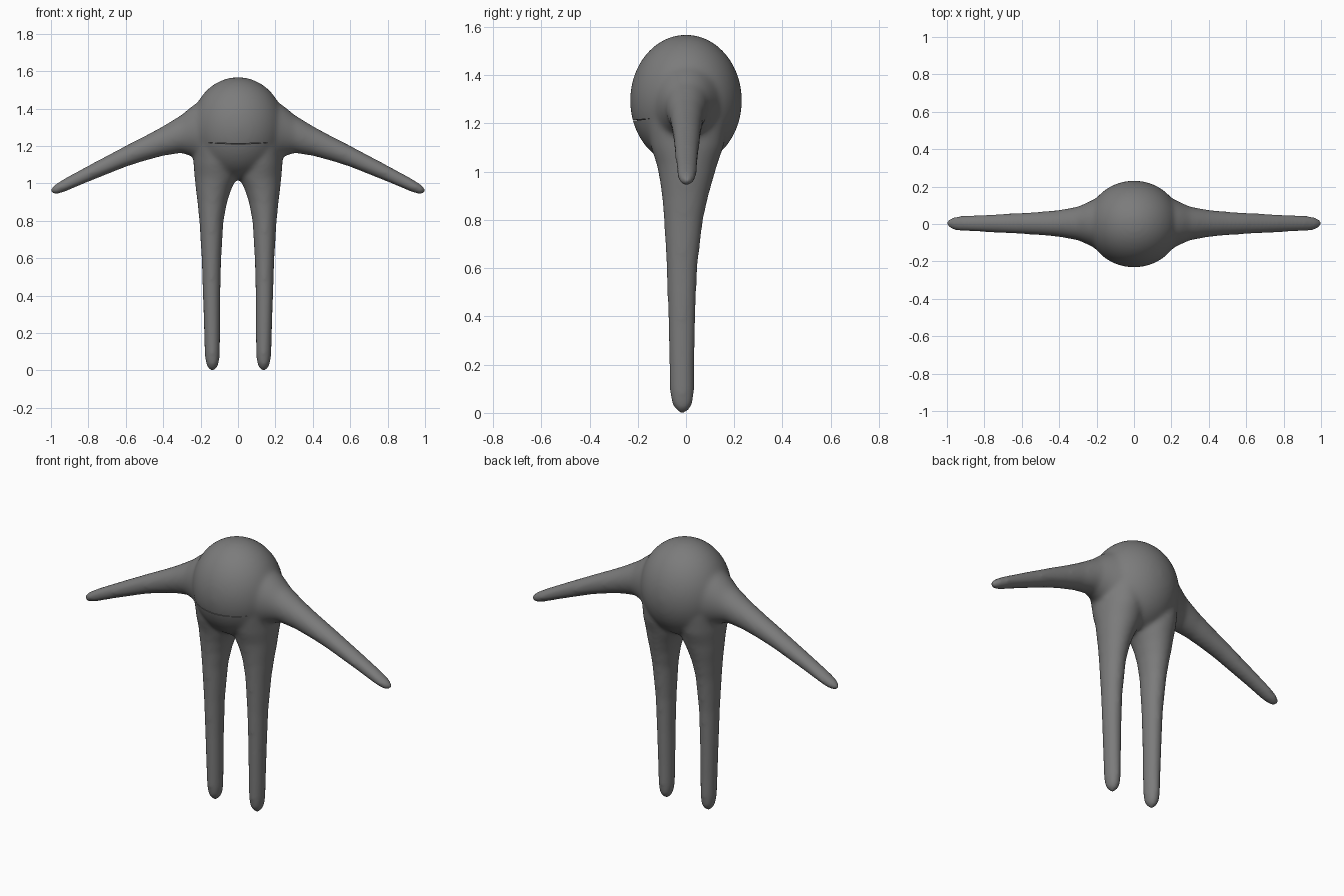
import bpy, bmesh, math
from mathutils import Vector

if "Cube" in bpy.data.objects:
    bpy.data.objects.remove(bpy.data.objects["Cube"])

SEG = 32


def loft(bm, rings):
    """Closed tube through elliptic rings: (centre, half-axis a, half-axis b)."""
    loops = []
    for c, a, b in rings:
        loops.append([bm.verts.new(Vector(c) + Vector(a) * math.cos(t) + Vector(b) * math.sin(t))
                      for t in (2 * math.pi * i / SEG for i in range(SEG))])
    for r, s in zip(loops, loops[1:]):
        for i in range(SEG):
            j = (i + 1) % SEG
            bm.faces.new((r[i], r[j], s[j], s[i]))
    bm.faces.new(loops[0])
    bm.faces.new(loops[-1])


def make(name, bm):
    bmesh.ops.recalc_face_normals(bm, faces=bm.faces)
    me = bpy.data.meshes.new(name)
    bm.to_mesh(me)
    bm.free()
    ob = bpy.data.objects.new(name, me)
    bpy.context.collection.objects.link(ob)
    return ob


grey = bpy.data.materials.new("grey")
grey.diffuse_color = (0.2, 0.2, 0.2, 1)
grey.use_nodes = True
grey.node_tree.nodes["Principled BSDF"].inputs["Base Color"].default_value = grey.diffuse_color

# Head and belly in one ball
bm = bmesh.new()
ball = bmesh.ops.create_uvsphere(bm, u_segments=48, v_segments=32, radius=1)["verts"]
for v in ball:
    v.co = Vector((v.co.x * 0.25, v.co.y * 0.232, 1.295 + v.co.z * 0.273))

# Arms: x, top z, bottom z, half depth
ARM = [(0.05, 1.47, 1.10, .17), (0.15, 1.465, 1.11, .155), (0.2, 1.445, 1.12, .137),
       (0.25, 1.41, 1.145, .112), (0.3, 1.368, 1.163, .09), (0.4, 1.307, 1.147, .072),
       (0.5, 1.253, 1.12, .063), (0.6, 1.202, 1.088, .057), (0.8, 1.096, 1.008, .047),
       (0.93, 1.025, .953, .041), (0.97, 1.0, .942, .034), (0.99, .985, .944, .024),
       (1.002, .972, .953, .01)]
# Legs: z, inner x, outer x, front y, back y
LEG = [(1.3, .0, .24, -.17, .17), (1.2, .0, .24, -.165, .17), (1.1, .0, .238, -.145, .155),
       (1.03, .005, .232, -.122, .13), (.97, .035, .226, -.11, .113), (.9, .058, .217, -.1, .093),
       (.8, .077, .207, -.092, .071), (.6, .089, .195, -.081, .047), (.4, .094, .188, -.075, .04),
       (.2, .095, .182, -.07, .035), (.08, .097, .178, -.067, .034), (.035, .102, .172, -.058, .028),
       (.01, .114, .16, -.042, .012), (-.003, .127, .147, -.025, -.005)]
for s in (-1, 1):
    loft(bm, [((s * x, 0.003, (t + b) / 2), (0, d, 0), (0, 0, (t - b) / 2)) for x, t, b, d in ARM])
    loft(bm, [((s * (i + o) / 2, (f + k) / 2, z), ((o - i) / 2, 0, 0), (0, (k - f) / 2, 0))
              for z, i, o, f, k in LEG])
body = make("body", bm)
body.data.materials.append(grey)

# Thin curved wedge for the mouth slit
bm = bmesh.new()
rows = []
for n in range(21):
    x = -0.18 + 0.018 * n
    u = abs(x) / 0.18
    y = -0.232 * math.sqrt(1 - (x / 0.25) ** 2 - 0.1) + 0.035 * (1 - u ** 4)
    z = 1.21 + 0.006 * u * u
    rows.append([bm.verts.new(p) for p in ((x, y, z + .004), (x, -.32, z + .004), (x, -.32, z - .008))])
for r, s in zip(rows, rows[1:]):
    for i in range(3):
        j = (i + 1) % 3
        bm.faces.new((r[i], r[j], s[j], s[i]))
bm.faces.new(rows[0])
bm.faces.new(rows[-1])
cutter = make("mouth_cutter", bm)
cutter.hide_render = True
cutter.hide_set(True)

# Fuse the parts, soften the joins, then cut the mouth
m = body.modifiers.new("fuse", "REMESH")
m.mode = "VOXEL"
m.voxel_size = 0.011
m = body.modifiers.new("soften", "SMOOTH")
m.factor = 0.5
m.iterations = 16
m = body.modifiers.new("mouth", "BOOLEAN")
m.operation = "DIFFERENCE"
m.solver = "EXACT"
m.object = cutter
deps = bpy.context.evaluated_depsgraph_get()
fused = bpy.data.meshes.new_from_object(body.evaluated_get(deps))
body.modifiers.clear()
body.data = fused
fused.materials.clear()
fused.materials.append(grey)
for p in fused.polygons:
    p.material_index = 0
bpy.data.objects.remove(cutter)

bpy.context.view_layer.objects.active = body
body.select_set(True)
bpy.ops.object.shade_smooth_by_angle(angle=math.radians(40))
